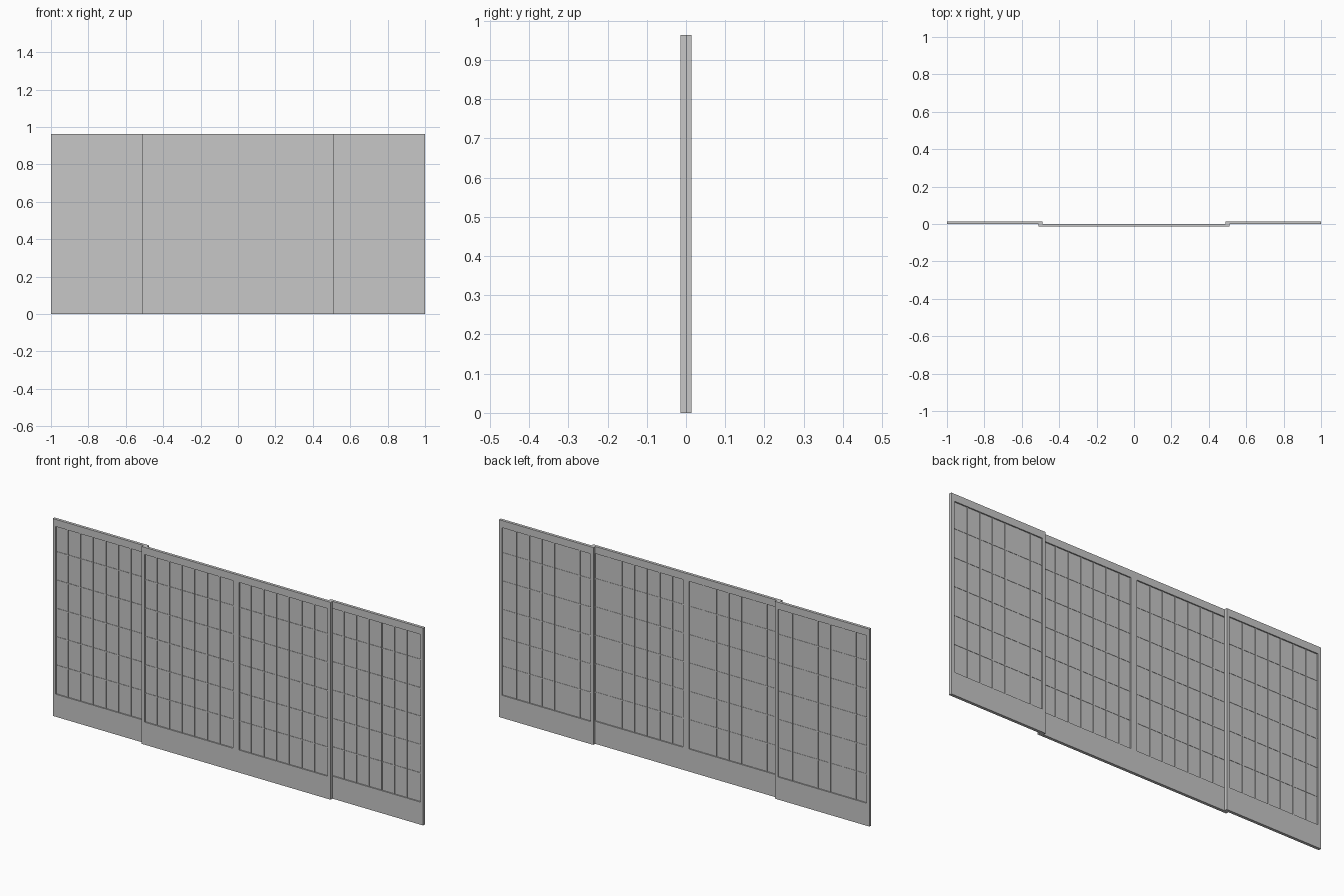
import bpy

if "Cube" in bpy.data.objects:
    bpy.data.objects.remove(bpy.data.objects["Cube"])

grey = bpy.data.materials.new("light_grey")
grey.diffuse_color = (0.57, 0.57, 0.57, 1)
grey.use_nodes = True
grey.node_tree.nodes["Principled BSDF"].inputs["Base Color"].default_value = grey.diffuse_color

W, H = 0.51, 0.963           # panel size
T = 0.014                    # frame thickness
STILE = 0.016                # side frame width
Z0, Z1 = 0.11, 0.928         # opening bottom and top
COLS, ROWS, BAR = 7, 6, 0.005
ROW_STEP = 0.1385            # cross bar spacing, top row slightly shorter
COL_SHIFT = -0.007           # upright bars sit slightly left of even spacing


def boxes(name, items):
    """One object from boxes given as (x0, x1, y0, y1, z0, z1)."""
    verts, faces = [], []
    for x0, x1, y0, y1, z0, z1 in items:
        n = len(verts)
        verts += [(x, y, z) for z in (z0, z1)
                  for x, y in ((x0, y0), (x1, y0), (x1, y1), (x0, y1))]
        faces += [[n + i for i in f] for f in (
            (3, 2, 1, 0), (4, 5, 6, 7), (0, 1, 5, 4),
            (1, 2, 6, 5), (2, 3, 7, 6), (3, 0, 4, 7))]
    mesh = bpy.data.meshes.new(name)
    mesh.from_pydata(verts, [], faces)
    mesh.materials.append(grey)
    ob = bpy.data.objects.new(name, mesh)
    bpy.context.collection.objects.link(ob)


def panel(name, x, y):
    """Sliding screen with left edge x and centre depth y."""
    a, b, h = x + STILE, x + W - STILE, T / 2
    # stiles and rails
    boxes(name + "_frame", [
        (x, a, y - h, y + h, 0, H), (b, x + W, y - h, y + h, 0, H),
        (a, b, y - h, y + h, 0, Z0), (a, b, y - h, y + h, Z1, H)])
    # thin sheet behind the lattice
    boxes(name + "_sheet", [(a, b, y - 0.001, y + 0.001, Z0, Z1)])
    # lattice: upright bars, then shallower cross bars
    bars = []
    for i in range(1, COLS):
        c = a + (b - a) * i / COLS + COL_SHIFT
        bars.append((c - BAR / 2, c + BAR / 2, y - 0.005, y + 0.004, Z0, Z1))
    for j in range(1, ROWS):
        c = Z0 + ROW_STEP * j
        bars.append((a, b, y - 0.003, y + 0.0025, c - BAR / 2, c + BAR / 2))
    boxes(name + "_lattice", bars)


# two outer panels on the back track, two inner panels on the front track
panel("outer_left_panel", -1.0, T / 2)
panel("outer_right_panel", 1.0 - W, T / 2)
panel("inner_left_panel", -W, -T / 2)
panel("inner_right_panel", 0.0, -T / 2)
